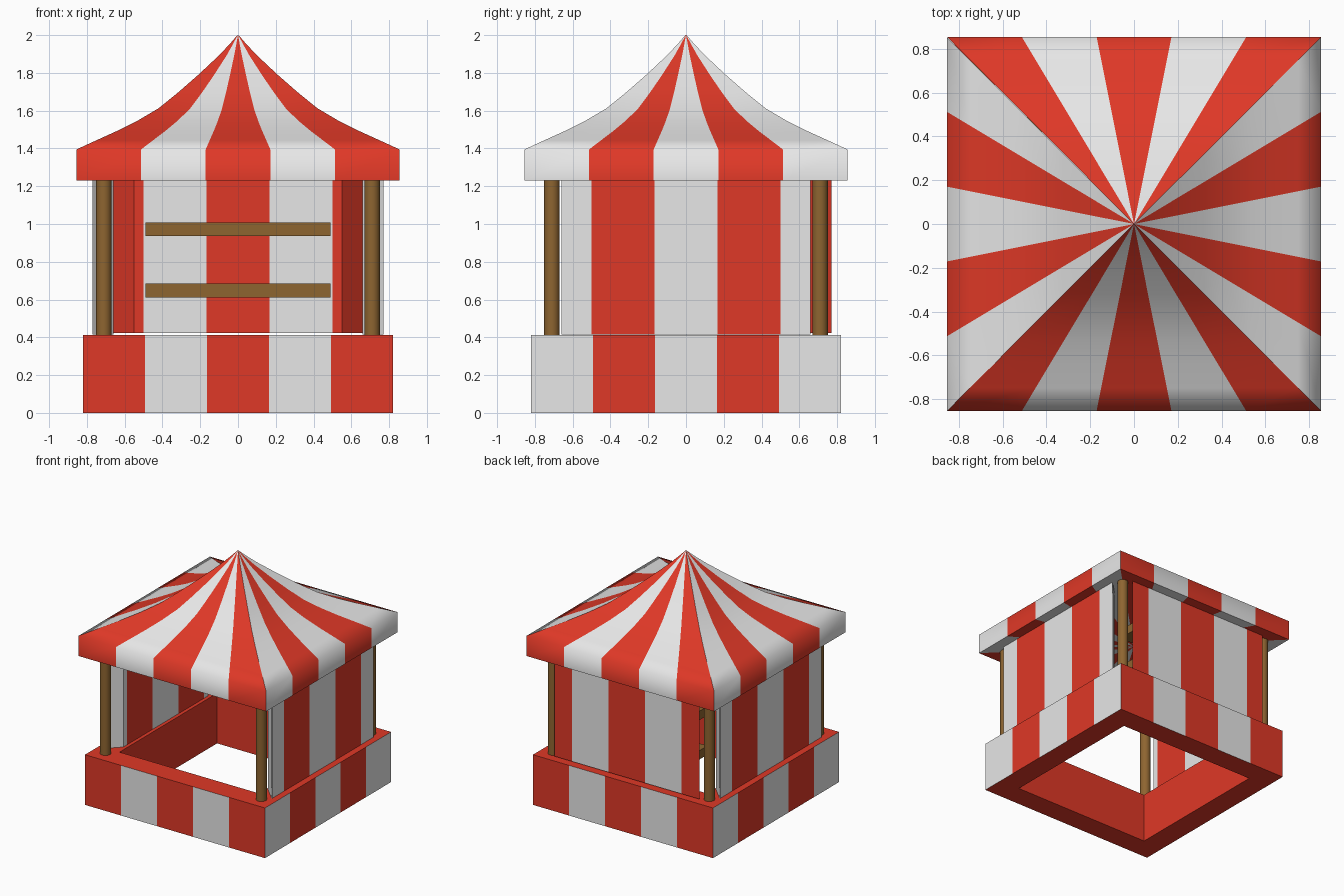
import bpy, bmesh, math
from mathutils import Vector, Matrix

if "Cube" in bpy.data.objects:
    bpy.data.objects.remove(bpy.data.objects["Cube"])


def make_mat(name, rgb):
    m = bpy.data.materials.new(name)
    m.diffuse_color = (*rgb, 1)
    m.use_nodes = True
    m.node_tree.nodes["Principled BSDF"].inputs["Base Color"].default_value = m.diffuse_color
    return m


RED = make_mat("red", (0.74, 0.04, 0.02))
WHITE = make_mat("white", (0.80, 0.80, 0.80))
WOOD = make_mat("wood", (0.27, 0.13, 0.03))


def side(k, u, d, z):
    """Point on side k (0 front, 1 right, 2 back, 3 left): u along, d outward."""
    return Matrix.Rotation(k * math.pi / 2, 3, 'Z') @ Vector((u, -d, z))


def finish(bm, name, mats):
    me = bpy.data.meshes.new(name)
    bm.to_mesh(me)
    bm.free()
    ob = bpy.data.objects.new(name, me)
    bpy.context.collection.objects.link(ob)
    for m in mats:
        me.materials.append(m)
    return ob


def face(bm, pts, mat=0, smooth=False):
    f = bm.faces.new([bm.verts.new(p) for p in pts])
    f.material_index = mat
    f.smooth = smooth


# Striped counter: a hollow square ring, five stripes on each outer side
H, IN, TOP = 0.82, 0.635, 0.413
bm = bmesh.new()
for k in range(4):
    for i in range(5):
        a, b = H * (-1 + 0.4 * i), H * (-0.6 + 0.4 * i)
        face(bm, [side(k, a, H, 0), side(k, b, H, 0),
                  side(k, b, H, TOP), side(k, a, H, TOP)], (i + k) % 2)
    face(bm, [side(k, -H, H, TOP), side(k, H, H, TOP),
              side(k, IN, IN, TOP), side(k, -IN, IN, TOP)])
    face(bm, [side(k, H, H, 0), side(k, -H, H, 0),
              side(k, -IN, IN, 0), side(k, IN, IN, 0)])
    face(bm, [side(k, IN, IN, 0), side(k, -IN, IN, 0),
              side(k, -IN, IN, TOP), side(k, IN, IN, TOP)])
bmesh.ops.remove_doubles(bm, verts=bm.verts, dist=1e-4)
finish(bm, "counter", [RED, WHITE])

# Striped walls on three sides, inner edges chamfered
US = [-0.66, -0.55, -0.5, -0.167, 0.167, 0.5, 0.55, 0.66]
for k, name in ((1, "right_wall"), (2, "back_wall"), (3, "left_wall")):
    z0, z1 = (0.424 if k == 2 else 0.416), 1.3
    bm = bmesh.new()
    for a, b in zip(US, US[1:]):
        mid = (a + b) / 2
        m = (round(mid / 0.333) + k) % 2
        da, db = [0.769 if abs(u) > 0.6 else 0.66 for u in (a, b)]
        O = 0.77
        face(bm, [side(k, a, O, z0), side(k, b, O, z0), side(k, b, O, z1), side(k, a, O, z1)], m)
        face(bm, [side(k, b, db, z0), side(k, a, da, z0), side(k, a, da, z1), side(k, b, db, z1)], m)
        face(bm, [side(k, a, O, z1), side(k, b, O, z1), side(k, b, db, z1), side(k, a, da, z1)], m)
        face(bm, [side(k, b, O, z0), side(k, a, O, z0), side(k, a, da, z0), side(k, b, db, z0)], m)
    finish(bm, name, [RED, WHITE])

# Tent roof: concave profile (half width, height) with straight valance
PROFILE = [(0.855, 1.23), (0.855, 1.395), (0.75, 1.443), (0.64, 1.493), (0.53, 1.548),
           (0.42, 1.613), (0.32, 1.694), (0.21, 1.79), (0.1, 1.893), (0.04, 1.957), (0.003, 2.0)]
bm = bmesh.new()
for k in range(4):
    part = bmesh.new()
    for i in range(5):
        a, b = -1 + 0.4 * i, -0.6 + 0.4 * i
        m = (i + k) % 2
        for (h0, z0), (h1, z1) in zip(PROFILE, PROFILE[1:]):
            face(part, [side(k, a * h0, h0, z0), side(k, b * h0, h0, z0),
                        side(k, b * h1, h1, z1), side(k, a * h1, h1, z1)], m, True)
    # weld within one side only, so the hips stay sharp
    bmesh.ops.remove_doubles(part, verts=part.verts, dist=1e-4)
    tmp = bpy.data.meshes.new("tmp")
    part.to_mesh(tmp)
    part.free()
    bm.from_mesh(tmp)
    bpy.data.meshes.remove(tmp)
    # striped underside
    for i in range(5):
        a, b = 0.855 * (-1 + 0.4 * i), 0.855 * (-0.6 + 0.4 * i)
        face(bm, [side(k, b, 0.855, 1.23), side(k, a, 0.855, 1.23), (0, 0, 1.23)], (i + k) % 2)
finish(bm, "roof", [RED, WHITE])

# Corner posts
for sx, nx in ((-1, "left"), (1, "right")):
    for sy, ny in ((-1, "front"), (1, "back")):
        bpy.ops.mesh.primitive_cylinder_add(vertices=20, radius=0.041, depth=0.87,
                                            location=(0.71 * sx, 0.71 * sy, 0.835))
        ob = bpy.context.object
        ob.name = f"{ny}_{nx}_post"
        ob.data.materials.append(WOOD)
        bpy.ops.object.shade_smooth_by_angle()

# Shelves against the back wall
for name, z in (("lower_shelf", 0.648), ("upper_shelf", 0.972)):
    bpy.ops.mesh.primitive_cube_add(size=1, location=(0, 0.543, z))
    ob = bpy.context.object
    ob.name = name
    ob.scale = (0.98, 0.245, 0.073)
    ob.data.materials.append(WOOD)
